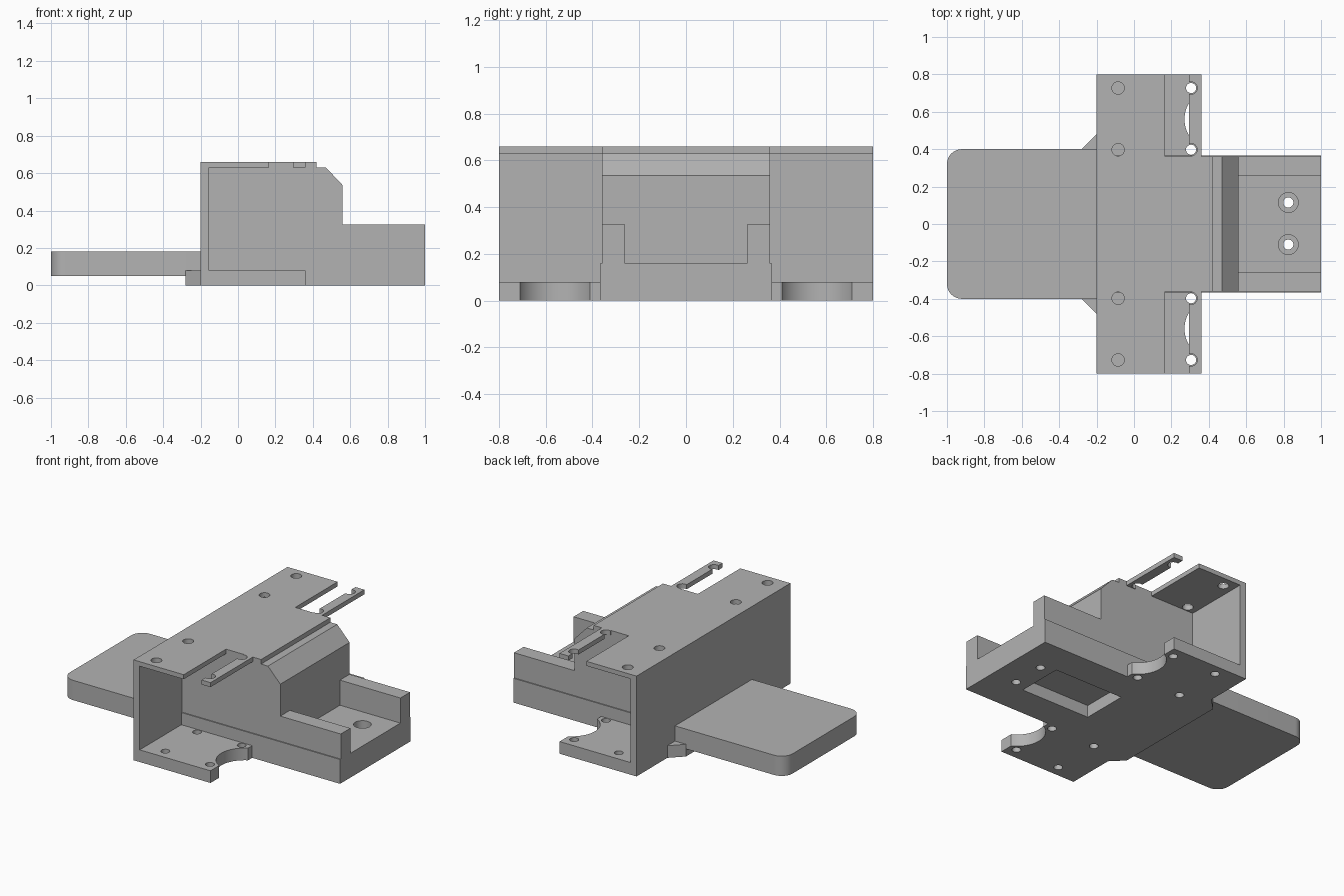
import bpy, bmesh, math
from mathutils import Matrix, Vector

cube = bpy.data.objects.get("Cube")
if cube:
    bpy.data.objects.remove(cube, do_unlink=True)

grey = bpy.data.materials.new("plain_grey")
grey.use_nodes = True
GREY = (0.45, 0.45, 0.45, 1)
grey.diffuse_color = GREY
grey.node_tree.nodes["Principled BSDF"].inputs["Base Color"].default_value = GREY


def add_object(name, bm):
    bmesh.ops.recalc_face_normals(bm, faces=bm.faces)
    mesh = bpy.data.meshes.new(name)
    bm.to_mesh(mesh)
    bm.free()
    mesh.materials.append(grey)
    obj = bpy.data.objects.new(name, mesh)
    bpy.context.collection.objects.link(obj)
    return obj


def prism(name, points, low, high, axis="z"):
    """Extrude an outline in plan (x, y) along z, or in side profile (x, z) along y."""
    bm = bmesh.new()
    place = (lambda a, b: (a, b, low)) if axis == "z" else (lambda a, b: (a, low, b))
    face = bm.faces.new([bm.verts.new(place(a, b)) for a, b in points])
    step = high - low
    moved = bmesh.ops.extrude_face_region(bm, geom=[face])["geom"]
    bmesh.ops.translate(bm, verts=[v for v in moved if isinstance(v, bmesh.types.BMVert)],
                        vec=(0, 0, step) if axis == "z" else (0, step, 0))
    return add_object(name, bm)


def box(name, x0, x1, y0, y1, z0, z1):
    return prism(name, [(x0, y0), (x1, y0), (x1, y1), (x0, y1)], z0, z1)


def cylinder(x, y, radius, z0, z1, sides=32):
    bm = bmesh.new()
    bmesh.ops.create_cone(bm, cap_ends=True, segments=sides, radius1=radius, radius2=radius,
                          depth=z1 - z0, matrix=Matrix.Translation((x, y, (z0 + z1) / 2)))
    return add_object("cutter", bm)


def cut(obj, cutters):
    """Subtract the cutters, bake the result and remove the cutters."""
    for cutter in cutters:
        cutter.hide_render = True
        mod = obj.modifiers.new("cut", "BOOLEAN")
        mod.operation = "DIFFERENCE"
        mod.solver = "EXACT"
        mod.object = cutter
    bpy.context.view_layer.update()
    graph = bpy.context.evaluated_depsgraph_get()
    mesh = bpy.data.meshes.new_from_object(obj.evaluated_get(graph))
    obj.modifiers.clear()
    obj.data = mesh
    for cutter in cutters:
        bpy.data.objects.remove(cutter, do_unlink=True)
    smooth(obj)


def smooth(obj):
    bpy.ops.object.select_all(action="DESELECT")
    obj.select_set(True)
    bpy.context.view_layer.objects.active = obj
    bpy.ops.object.shade_smooth_by_angle(angle=math.radians(30))


HALF = 0.36          # half width of the central body
HOLE_Y = (0.397, 0.727)

# Back wall joining both side bays
box("back_wall", -0.2, -0.155, -0.8, 0.8, 0, 0.63)

# Top plate, with a narrow tongue over the body
half_plate = [(-0.2, 0.8), (0.165, 0.8), (0.165, HALF), (0.42, HALF)]
top = prism("top_plate", half_plate + [(x, -y) for x, y in reversed(half_plate)], 0.63, 0.66)
cut(top, [cylinder(-0.085, s * y, 0.033, 0.6, 0.7) for s in (1, -1) for y in HOLE_Y])

# Central body with a sloped nose
prism("central_body", [(-0.155, 0.16), (0.56, 0.16), (0.56, 0.535), (0.47, 0.63), (-0.155, 0.63)],
      -HALF, HALF, "y")

# Base slab: two counterbored holes and a recess underneath
base = box("base_slab", -0.155, 1, -0.367, 0.367, 0, 0.16)
cutters = [box("cutter", 0.23, 0.735, -0.155, 0.155, -0.1, 0.08)]
for y in (0.115, -0.11):
    cutters += [cylinder(0.825, y, 0.027, -0.1, 0.3), cylinder(0.825, y, 0.053, 0.1, 0.3)]
cut(base, cutters)

for side, s in (("left", 1), ("right", -1)):
    # Tray rails
    box(side + "_tray_rail", 0.56, 1, s * 0.26, s * HALF, 0.16, 0.325)

    # Bay floor with a rounded cutout and four holes
    floor = box(side + "_bay_floor", -0.155, 0.36, s * 0.367, s * 0.8, 0, 0.08)
    cutters = [cylinder(0.44, s * 0.56, 0.17, -0.1, 0.2, 64)]
    cutters += [cylinder(x, s * y, 0.027, -0.1, 0.2) for x in (-0.02, 0.305) for y in HOLE_Y]
    cut(floor, cutters)

    # Clip arm with open hooks at both ends
    arm = box(side + "_clip_arm", 0.295, 0.36, s * HALF, s * 0.8, 0.63, 0.66)
    cut(arm, [cylinder(0.305, s * y, 0.033, 0.6, 0.7) for y in HOLE_Y])

# Rear foot with chamfered sides
prism("rear_foot", [(-0.28, -0.4), (-0.2, -0.48), (-0.2, 0.48), (-0.28, 0.4)], 0, 0.08)

# Rear paddle with rounded outer corners
outline = [(-0.2, -0.4), (-0.2, 0.4)]
R = 0.08
for cy, start in ((0.4 - R, 90), (R - 0.4, 180)):
    for i in range(13):
        a = math.radians(start + i * 7.5)
        outline.append((-1 + R + R * math.cos(a), cy + R * math.sin(a)))
smooth(prism("rear_paddle", outline, 0.05, 0.18))
